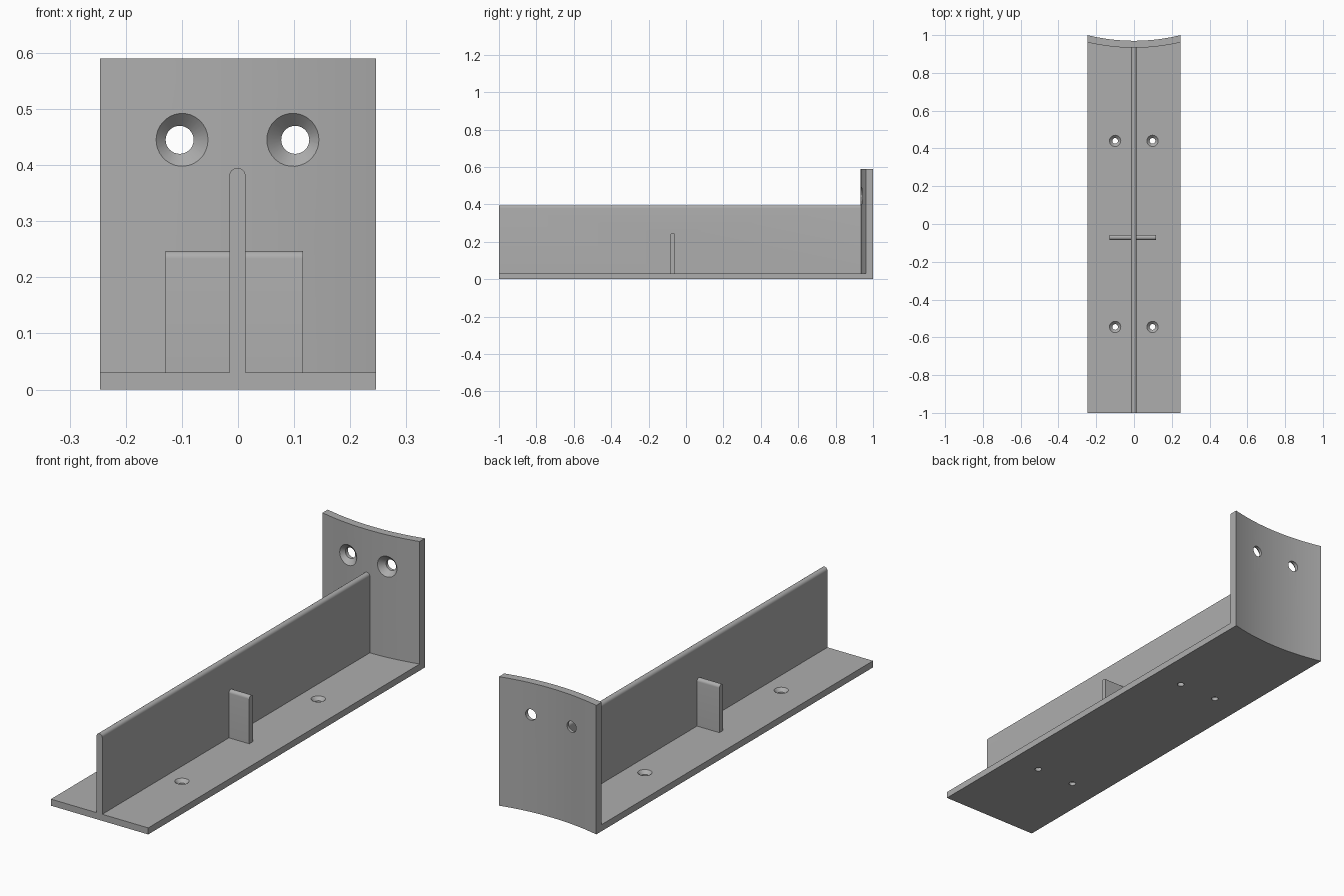
import bpy, bmesh, math
from mathutils import Matrix

if "Cube" in bpy.data.objects:
    bpy.data.objects.remove(bpy.data.objects["Cube"])

W = 0.246            # half width of the bracket
R, CY = 1.03, 2.0    # radius and centre of the curved back face
T = 0.037            # wall thickness of the back plate

grey = bpy.data.materials.new("plain grey")
grey.diffuse_color = (0.42, 0.42, 0.42, 1)
grey.use_nodes = True
grey.node_tree.nodes["Principled BSDF"].inputs["Base Color"].default_value = grey.diffuse_color


def prism(name, outline, direction, matrix=Matrix()):
    """Extrude a closed planar outline along a direction."""
    bm = bmesh.new()
    face = bm.faces.new([bm.verts.new(p) for p in outline])
    ext = bmesh.ops.extrude_face_region(bm, geom=[face])
    verts = [g for g in ext["geom"] if isinstance(g, bmesh.types.BMVert)]
    bmesh.ops.translate(bm, verts=verts, vec=direction)
    return finish(name, bm, matrix)


def finish(name, bm, matrix):
    bmesh.ops.recalc_face_normals(bm, faces=bm.faces)
    bm.transform(matrix)
    me = bpy.data.meshes.new(name)
    bm.to_mesh(me)
    bm.free()
    ob = bpy.data.objects.new(name, me)
    me.materials.append(grey)
    bpy.context.collection.objects.link(ob)
    return ob


def arc(radius, n=24):
    """Points of the concave back curve, left to right."""
    pts = []
    for i in range(n + 1):
        x = -W + 2 * W * i / n
        pts.append((x, CY - math.sqrt(radius ** 2 - x * x), 0))
    return pts


def round_top(half, z0, top, n=12):
    """Upright strip outline in x-z with a fully rounded top."""
    pts = [(-half, 0, z0), (half, 0, z0)]
    for i in range(n + 1):
        a = math.pi * i / n
        pts.append((half * math.cos(a), 0, top - half + half * math.sin(a)))
    return pts


def countersink(r_hole, r_head, matrix, n=32):
    """Screw cutter: head cone at local z = 0, shank pointing down."""
    bm = bmesh.new()
    depth, over = r_head - r_hole, 0.012
    rings = []
    for r, z in ((r_head + over, over), (r_hole, -depth), (r_hole, -0.08)):
        rings.append([bm.verts.new((r * math.cos(2 * math.pi * i / n),
                                    r * math.sin(2 * math.pi * i / n), z)) for i in range(n)])
    for a, b in zip(rings, rings[1:]):
        for i in range(n):
            bm.faces.new((a[i], a[(i + 1) % n], b[(i + 1) % n], b[i]))
    bm.faces.new(rings[0])
    bm.faces.new(rings[-1])
    return finish("screw_cutter", bm, matrix)


def combine(target, other, operation):
    mod = target.modifiers.new("join", 'BOOLEAN')
    mod.operation, mod.solver, mod.object = operation, 'EXACT', other
    bpy.context.view_layer.objects.active = target
    bpy.ops.object.modifier_apply(modifier=mod.name)
    bpy.data.objects.remove(other)


# Base plate, its back end following the curve
bracket = prism("shelf_bracket", [(W, -1, 0), (-W, -1, 0)] + arc(R), (0, 0, 0.03))

# Curved back plate
back = prism("back_plate", arc(R) + arc(R + T)[::-1], (0, 0, 0.59))
combine(bracket, back, 'UNION')

# Long centre fin and short cross rib, both with rounded tops
fin = prism("centre_fin", round_top(0.0145, 0.01, 0.395), (0, 1.95, 0),
            Matrix.Translation((-0.001, -1, 0)))
combine(bracket, fin, 'UNION')
rib = prism("cross_rib", round_top(0.0135, 0.01, 0.247), (0, 0.245, 0),
            Matrix.Translation((0.116, -0.071, 0)) @ Matrix.Rotation(math.pi / 2, 4, 'Z'))
combine(bracket, rib, 'UNION')

# Countersunk screw holes in the base and the back plate
for x in (-0.1, 0.098):
    for y in (-0.545, 0.44):
        combine(bracket, countersink(0.015, 0.03, Matrix.Translation((x, y, 0.03))), 'DIFFERENCE')
for x in (-0.104, 0.102):
    place = Matrix.Translation((x, 0.938, 0.445)) @ Matrix.Rotation(math.pi / 2, 4, 'X')
    combine(bracket, countersink(0.025, 0.047, place), 'DIFFERENCE')

# Smooth curves, sharp edges
bpy.ops.object.select_all(action='DESELECT')
bracket.select_set(True)
bpy.context.view_layer.objects.active = bracket
bpy.ops.object.shade_smooth_by_angle(angle=math.radians(30))
